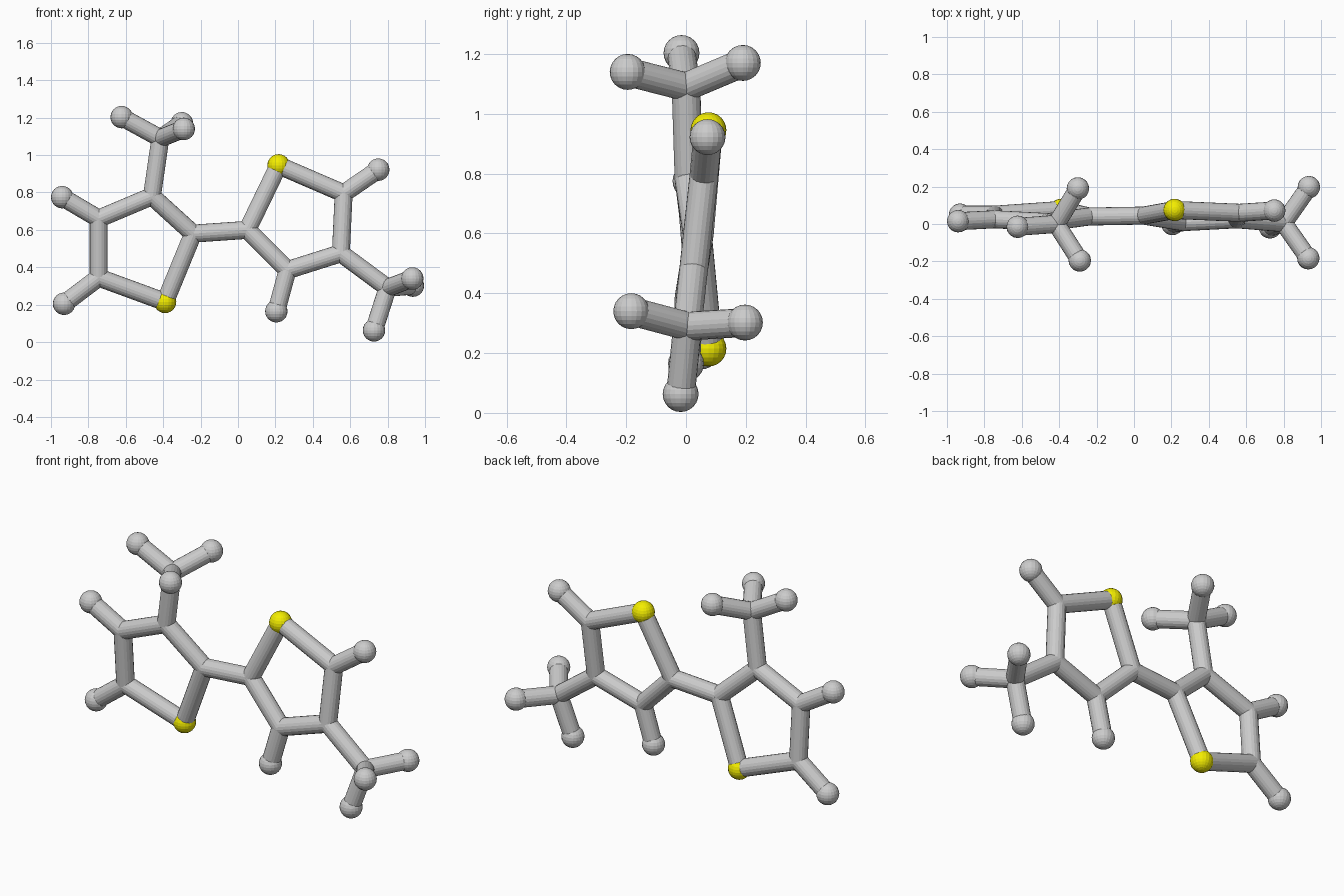
import bpy
from mathutils import Vector

if "Cube" in bpy.data.objects:
    bpy.data.objects.remove(bpy.data.objects["Cube"])

BOND_R, JOINT_R, BALL_R = 0.048, 0.048, 0.06

yellow = bpy.data.materials.new("yellow")
yellow.diffuse_color = (0.9, 0.85, 0.0, 1)
yellow.use_nodes = True
yellow.node_tree.nodes["Principled BSDF"].inputs["Base Color"].default_value = yellow.diffuse_color

# Atom centres: ring carbons (c), methyl carbons (m), sulphurs (s), hydrogens (h)
atoms = {
    # left ring
    "c_l2": (-0.24, 0.04, 0.58), "c_l3": (-0.46, 0.01, 0.78),
    "c_l4": (-0.745, 0.025, 0.66), "c_l5": (-0.745, 0.05, 0.345),
    "s_l": (-0.39, 0.075, 0.215),
    "h_l4": (-0.94, 0.015, 0.775), "h_l5": (-0.93, 0.05, 0.205),
    # left methyl group
    "m_l": (-0.415, 0.0, 1.09), "h_lm1": (-0.622, -0.015, 1.203),
    "h_lm2": (-0.30, 0.19, 1.17), "h_lm3": (-0.29, -0.195, 1.14),
    # right ring
    "c_r2": (0.05, 0.045, 0.60), "c_r3": (0.265, 0.01, 0.385),
    "c_r4": (0.55, 0.025, 0.475), "c_r5": (0.565, 0.06, 0.795),
    "s_r": (0.217, 0.075, 0.945),
    "h_r3": (0.205, 0.0, 0.165), "h_r5": (0.75, 0.072, 0.922),
    # right methyl group
    "m_r": (0.80, 0.005, 0.29), "h_rm1": (0.727, -0.018, 0.063),
    "h_rm2": (0.935, 0.197, 0.302), "h_rm3": (0.932, -0.183, 0.34),
}
bonds = ["c_l2 c_r2"]
for k in "lr":
    ring = [f"c_{k}2", f"c_{k}3", f"c_{k}4", f"c_{k}5", f"s_{k}"]
    bonds += [f"{a} {b}" for a, b in zip(ring, ring[1:] + ring[:1])]
    bonds += [f"m_{k} h_{k}m{i}" for i in (1, 2, 3)]
    bonds.append(f"c_{k}5 h_{k}5")
bonds += ["c_l4 h_l4", "c_l3 m_l", "c_r3 h_r3", "c_r4 m_r"]

names = {"c": "ring_joint", "m": "branch_joint", "s": "yellow_ball", "h": "end_ball"}


def ball(key, pos):
    """Ball or small joint at an atom centre."""
    r = BALL_R if key[0] in "sh" else JOINT_R
    bpy.ops.mesh.primitive_uv_sphere_add(segments=20, ring_count=12, radius=r, location=pos)
    ob = bpy.context.object
    ob.name = names[key[0]]
    if key[0] == "s":
        ob.data.materials.append(yellow)


def rod(a, b):
    """Round bar between two atom centres."""
    a, b = Vector(a), Vector(b)
    d = b - a
    bpy.ops.mesh.primitive_cylinder_add(vertices=20, radius=BOND_R, depth=d.length,
                                        location=(a + b) / 2)
    ob = bpy.context.object
    ob.name = "connecting_rod"
    ob.rotation_euler = d.to_track_quat("Z", "Y").to_euler()


for key, pos in atoms.items():
    ball(key, pos)
for pair in bonds:
    a, b = pair.split()
    rod(atoms[a], atoms[b])
